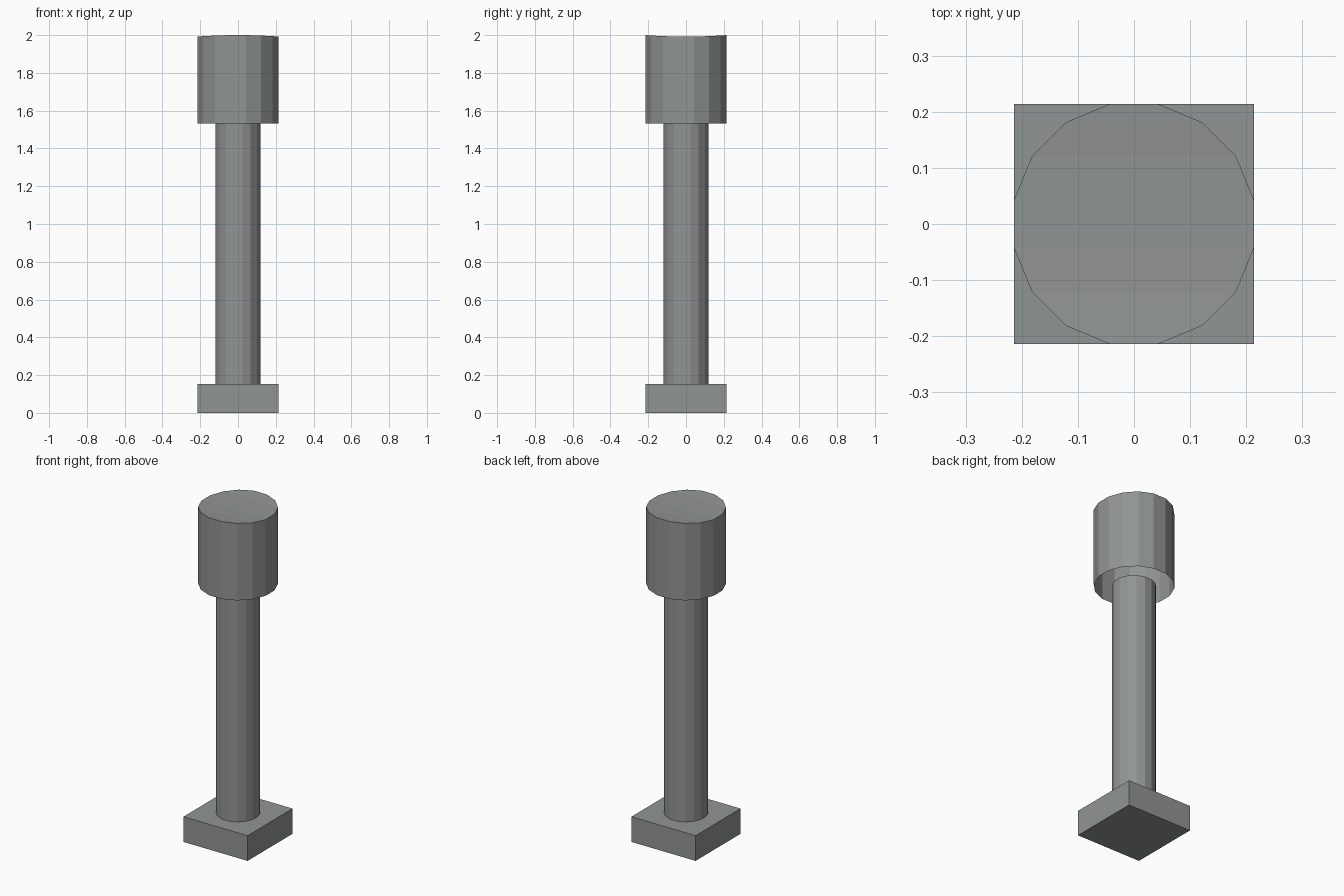
import bpy, bmesh, math

cube = bpy.data.objects.get("Cube")
if cube:
    bpy.data.objects.remove(cube, do_unlink=True)

SIDES = 16
HALF = 0.214          # half width of base and capital
BASE_TOP, SHAFT_TOP, TOP = 0.152, 1.533, 2.0
DIP = 0.008           # shallow trough across the capital's top

stone = bpy.data.materials.new("grey stone")
stone.use_nodes = True
colour = (0.28, 0.3, 0.29, 1)
stone.diffuse_color = colour
stone.node_tree.nodes["Principled BSDF"].inputs["Base Color"].default_value = colour


def finish(bm, name):
    bmesh.ops.recalc_face_normals(bm, faces=bm.faces)
    mesh = bpy.data.meshes.new(name)
    bm.to_mesh(mesh)
    bm.free()
    mesh.materials.append(stone)
    obj = bpy.data.objects.new(name, mesh)
    bpy.context.collection.objects.link(obj)
    return obj


def ring(bm, apothem, height):
    """Ring of vertices with flat sides facing the axes; height is a function of y."""
    radius = apothem / math.cos(math.pi / SIDES)
    verts = []
    for i in range(SIDES):
        a = 2 * math.pi * (i + 0.5) / SIDES
        x, y = radius * math.cos(a), radius * math.sin(a)
        verts.append(bm.verts.new((x, y, height(y))))
    return verts


def walls(bm, low, high):
    for i in range(SIDES):
        j = (i + 1) % SIDES
        bm.faces.new((low[i], low[j], high[j], high[i]))


# Square base
bm = bmesh.new()
bmesh.ops.create_cube(bm, size=1)
for v in bm.verts:
    v.co = (v.co.x * 2 * HALF, v.co.y * 2 * HALF, (v.co.z + 0.5) * BASE_TOP)
finish(bm, "base")

# Shaft
bm = bmesh.new()
low = ring(bm, 0.118, lambda y: BASE_TOP)
high = ring(bm, 0.118, lambda y: SHAFT_TOP)
walls(bm, low, high)
bm.faces.new(low)
bm.faces.new(high)
finish(bm, "shaft")

# Capital: open underneath, top spanned by strips running left to right
bm = bmesh.new()
low = ring(bm, HALF, lambda y: SHAFT_TOP)
high = ring(bm, HALF, lambda y: TOP - DIP * (1 - (y / HALF) ** 2))
walls(bm, low, high)
quarter = SIDES // 4
right = [high[(i - quarter) % SIDES] for i in range(SIDES // 2)]
left = [high[(-i - 1 - quarter) % SIDES] for i in range(SIDES // 2)]
for i in range(SIDES // 2 - 1):
    bm.faces.new((right[i], right[i + 1], left[i + 1], left[i]))
finish(bm, "capital")
